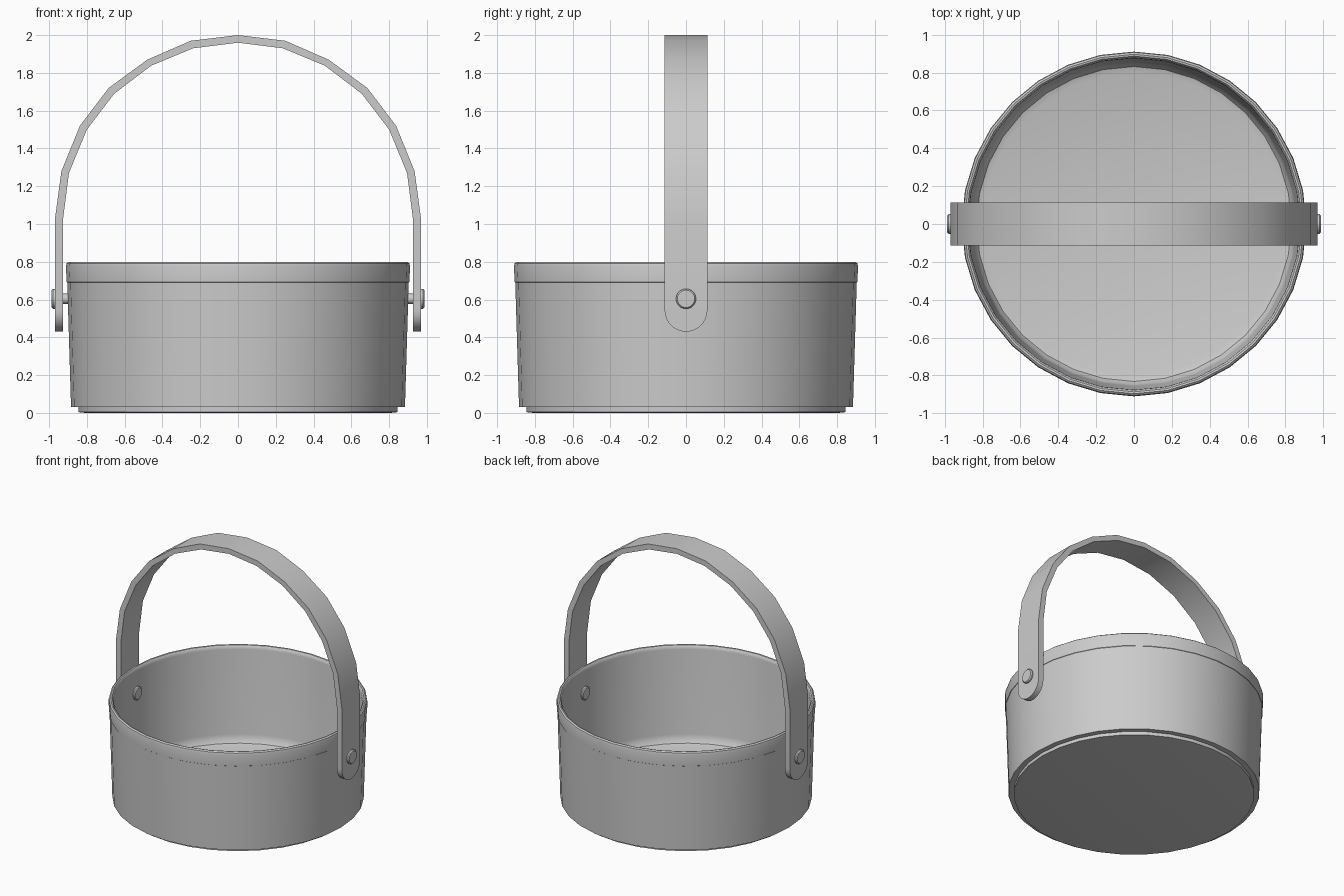
import bpy, bmesh
from math import sin, cos, pi, radians
from mathutils import Matrix

if "Cube" in bpy.data.objects:
    bpy.data.objects.remove(bpy.data.objects["Cube"])


def finish(name, bm, angle=35):
    bmesh.ops.remove_doubles(bm, verts=bm.verts, dist=1e-5)
    bmesh.ops.recalc_face_normals(bm, faces=bm.faces)
    mesh = bpy.data.meshes.new(name)
    bm.to_mesh(mesh)
    bm.free()
    ob = bpy.data.objects.new(name, mesh)
    bpy.context.collection.objects.link(ob)
    bpy.ops.object.select_all(action='DESELECT')
    ob.select_set(True)
    bpy.context.view_layer.objects.active = ob
    bpy.ops.object.shade_smooth_by_angle(angle=radians(angle))
    return ob


def lathe(name, profile, sides, matrix=None):
    """Revolve an (r, z) profile around z; ends on the axis close the shape."""
    bm = bmesh.new()
    rings = []
    for r, z in profile:
        if r == 0:
            rings.append([bm.verts.new((0, 0, z))] * sides)
        else:
            rings.append([bm.verts.new((r * cos(2 * pi * i / sides), r * sin(2 * pi * i / sides), z))
                          for i in range(sides)])
    for a, b in zip(rings, rings[1:]):
        for i in range(sides):
            j = (i + 1) % sides
            bm.faces.new(list(dict.fromkeys((a[i], a[j], b[j], b[i]))))
    if matrix:
        bm.transform(matrix)
    return finish(name, bm)


# Bucket: stepped base, flared wall, thicker rounded rim, hollow inside
lathe("bucket", [
    (0, 0), (0.81, 0), (0.845, 0.004), (0.845, 0.03), (0.884, 0.03),
    (0.904, 0.69), (0.907, 0.692), (0.911, 0.775), (0.907, 0.792), (0.897, 0.80),
    (0.887, 0.798), (0.879, 0.788), (0.876, 0.77),
    (0.857, 0.12), (0.85, 0.085), (0.832, 0.06), (0.80, 0.05), (0, 0.05)], 32)

# Handle: flat strap bent into an arch, with rounded ends
W, END = 0.113, 0.543
arch = [(0.97, 1.02, 0.927, 1.02), (0.935, 1.28, 0.895, 1.27), (0.837, 1.52, 0.80, 1.50),
        (0.685, 1.72, 0.655, 1.69), (0.48, 1.87, 0.46, 1.838), (0.25, 1.97, 0.238, 1.93)]
half = []
for i in range(8, -1, -1):
    a = min(i / 8 * pi / 2, radians(86))
    z = END - W * sin(a)
    half.append((0.97, z, 0.927, z, W * cos(a)))
half += [p + (W,) for p in arch]
rows = half + [(0, 2.0, 0, 1.96, W)] + [(-a, b, -c, d, w) for a, b, c, d, w in reversed(half)]
bm = bmesh.new()
loops = [[bm.verts.new(c) for c in ((xo, -w, zo), (xo, w, zo), (xi, w, zi), (xi, -w, zi))]
         for xo, zo, xi, zi, w in rows]
for a, b in zip(loops, loops[1:]):
    for i in range(4):
        j = (i + 1) % 4
        bm.faces.new((a[i], a[j], b[j], b[i]))
bm.faces.new(loops[0])
bm.faces.new(loops[-1])
finish("handle", bm)

# Rivets: inner head, thin pin and outer head in one turned shape per side
rivet = [(0, 0.850), (0.042, 0.853), (0.05, 0.86), (0.05, 0.872), (0.027, 0.872),
         (0.027, 0.95), (0.053, 0.95), (0.053, 0.98), (0.046, 0.987), (0, 0.987)]
for name, side in (("rivet_right", 1), ("rivet_left", -1)):
    lathe(name, rivet, 24,
          Matrix.Translation((0, 0, 0.604)) @ Matrix.Rotation(side * pi / 2, 4, 'Y'))
